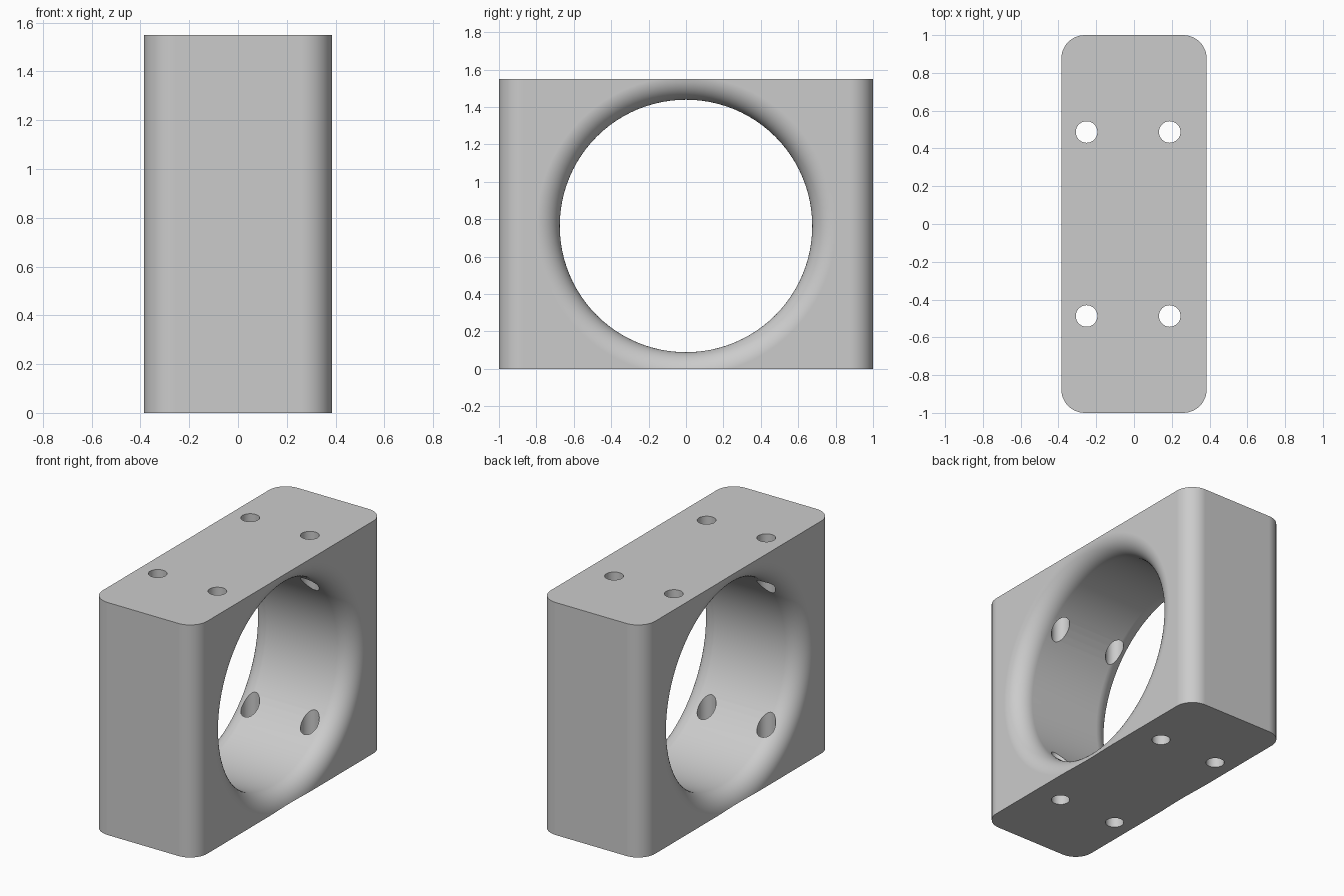
import bpy, bmesh
from math import sin, cos, pi, radians
from mathutils import Matrix

if "Cube" in bpy.data.objects:
    bpy.data.objects.remove(bpy.data.objects["Cube"])

HALF_X, HALF_Y, HEIGHT = 0.385, 1.0, 1.55
FILLET = 0.125
BORE_R, BORE_Z = 0.675, 0.764
HOLE_R = 0.057


def new_object(name, bm):
    bmesh.ops.recalc_face_normals(bm, faces=bm.faces[:])
    mesh = bpy.data.meshes.new(name)
    bm.to_mesh(mesh)
    bm.free()
    obj = bpy.data.objects.new(name, mesh)
    bpy.context.collection.objects.link(obj)
    return obj


def arc(cx, cy, r, start, end, n=12):
    angles = [start + (end - start) * i / n for i in range(n + 1)]
    return [(cx + r * cos(a), cy + r * sin(a)) for a in angles]


# Block with rounded vertical corners
outline = []
for i, (sx, sy) in enumerate([(1, 1), (-1, 1), (-1, -1), (1, -1)]):
    outline += arc(sx * (HALF_X - FILLET), sy * (HALF_Y - FILLET), FILLET,
                   i * pi / 2, (i + 1) * pi / 2)
bm = bmesh.new()
base = bm.faces.new([bm.verts.new((x, y, 0)) for x, y in outline])
grown = bmesh.ops.extrude_face_region(bm, geom=[base])["geom"]
bmesh.ops.translate(bm, vec=(0, 0, HEIGHT),
                    verts=[v for v in grown if isinstance(v, bmesh.types.BMVert)])
block = new_object("bearing_block", bm)

# Bore cutter: revolved profile that flares out into a fillet at both mouths
half = arc(HALF_X - FILLET, BORE_R + FILLET, FILLET, -pi / 2, 0)
half.append((HALF_X + 0.1, BORE_R + FILLET))
profile = [(-x, r) for x, r in reversed(half)] + half
SEGMENTS = 96
bm = bmesh.new()
rings = [[bm.verts.new((x, r * cos(2 * pi * k / SEGMENTS),
                        BORE_Z + r * sin(2 * pi * k / SEGMENTS)))
          for k in range(SEGMENTS)] for x, r in profile]
for a, b in zip(rings, rings[1:]):
    for k in range(SEGMENTS):
        m = (k + 1) % SEGMENTS
        bm.faces.new((a[k], a[m], b[m], b[k]))
bm.faces.new(rings[0])
bm.faces.new(rings[-1])
cutters = [new_object("bore_cutter", bm)]

# Four bolt holes running vertically through both walls
bm = bmesh.new()
for x in (-0.251, 0.189):
    for y in (-0.487, 0.487):
        bmesh.ops.create_cone(bm, cap_ends=True, segments=40, radius1=HOLE_R,
                              radius2=HOLE_R, depth=HEIGHT + 0.4,
                              matrix=Matrix.Translation((x, y, HEIGHT / 2)))
cutters.append(new_object("bolt_hole_cutter", bm))

# Cut the block, then drop the cutters
bpy.context.view_layer.objects.active = block
for cutter in cutters:
    cutter.hide_render = True
    mod = block.modifiers.new("cut", "BOOLEAN")
    mod.operation = "DIFFERENCE"
    mod.solver = "EXACT"
    mod.object = cutter
    bpy.ops.object.modifier_apply(modifier=mod.name)
for cutter in cutters:
    bpy.data.objects.remove(cutter)

# Smooth fillets with flat faces kept flat
bpy.ops.object.select_all(action="DESELECT")
block.select_set(True)
bpy.ops.object.shade_smooth_by_angle(angle=radians(30))
weighted = block.modifiers.new("flat_faces", "WEIGHTED_NORMAL")
weighted.keep_sharp = True

# Plain grey finish
grey = bpy.data.materials.new("light_grey")
grey.use_nodes = True
colour = (0.6, 0.6, 0.6, 1)
grey.diffuse_color = colour
grey.node_tree.nodes["Principled BSDF"].inputs["Base Color"].default_value = colour
block.data.materials.clear()
block.data.materials.append(grey)
